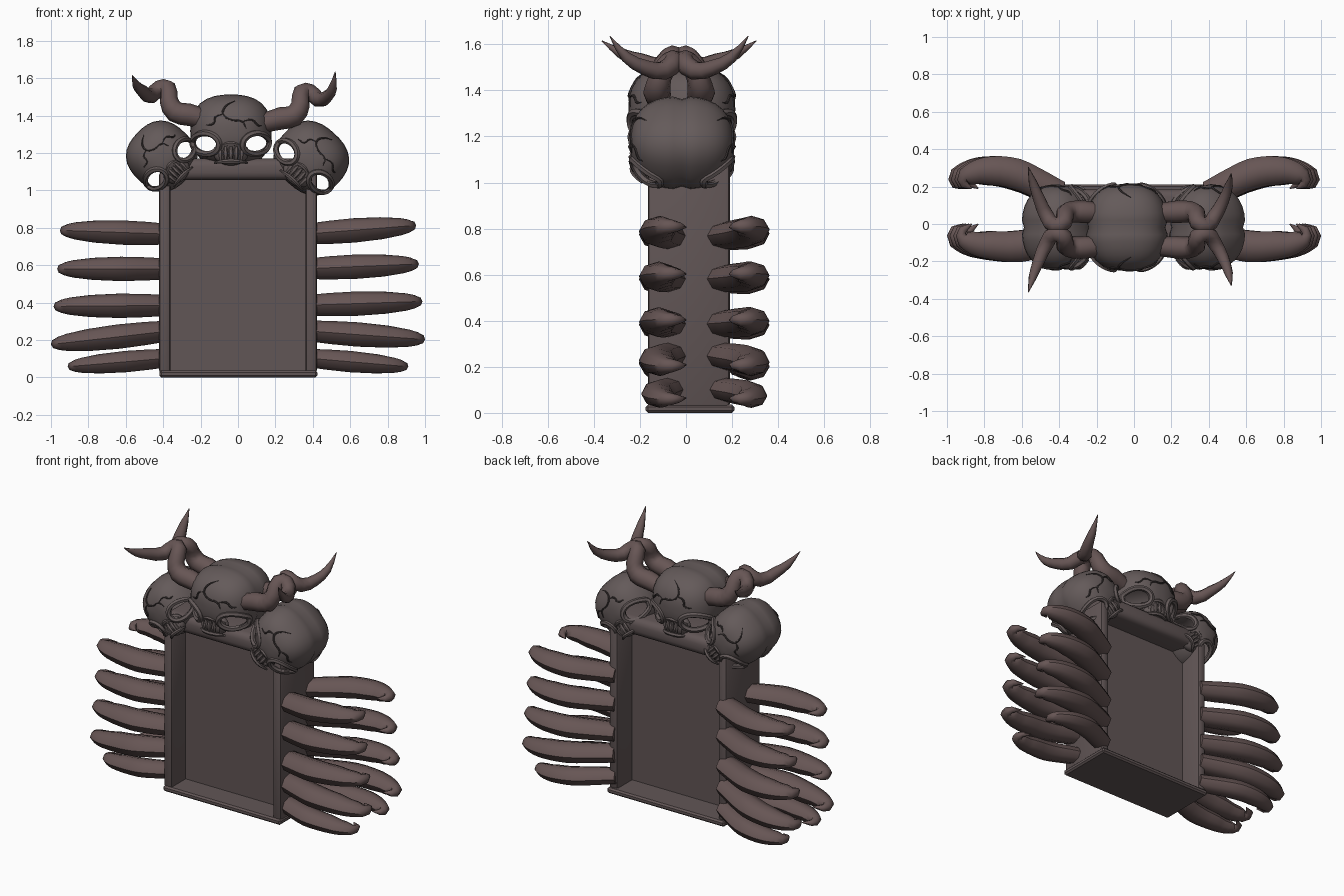
import bpy, bmesh, math
from mathutils import Matrix, Vector

if "Cube" in bpy.data.objects:
    bpy.data.objects.remove(bpy.data.objects["Cube"])

def material(name, rgb):
    m = bpy.data.materials.new(name)
    m.diffuse_color = (*rgb, 1)
    m.use_nodes = True
    m.node_tree.nodes["Principled BSDF"].inputs["Base Color"].default_value = m.diffuse_color
    return m

BONE = material("dark_bone", (0.128, 0.103, 0.102))
FLESH = material("dark_flesh", (0.135, 0.092, 0.09))
STONE = material("dark_stone", (0.12, 0.092, 0.092))
CRACK = material("crack", (0.05, 0.04, 0.04))

def finish(ob, mat, angle=50):
    bpy.ops.object.select_all(action='DESELECT')
    ob.select_set(True)
    bpy.context.view_layer.objects.active = ob
    ob.data.materials.clear()
    ob.data.materials.append(mat)
    bpy.ops.object.shade_smooth_by_angle(angle=math.radians(angle))
    return ob

def mesh_object(name, bm, M=Matrix()):
    me = bpy.data.meshes.new(name)
    bm.to_mesh(me)
    bm.free()
    me.transform(M)
    ob = bpy.data.objects.new(name, me)
    bpy.context.collection.objects.link(ob)
    return ob

def box(name, lo, hi, bevel=0.0, segments=1):
    lo, hi = Vector(lo), Vector(hi)
    bm = bmesh.new()
    bmesh.ops.create_cube(bm, size=1)
    for v in bm.verts:
        v.co = (lo + hi) / 2 + v.co * (hi - lo)
    if bevel:
        bmesh.ops.bevel(bm, geom=bm.edges[:], offset=bevel, segments=segments, profile=0.5, affect='EDGES')
    return finish(mesh_object(name, bm), STONE, 35)

def tube(name, pts, radii, mat, M=Matrix(), sides=2, steps=3, closed=False):
    cu = bpy.data.curves.new(name, 'CURVE')
    cu.dimensions = '3D'
    cu.bevel_depth, cu.bevel_resolution = 1.0, sides
    cu.use_fill_caps, cu.resolution_u = True, steps
    sp = cu.splines.new('BEZIER')
    sp.bezier_points.add(len(pts) - 1)
    sp.use_cyclic_u = closed
    for bp, p, r in zip(sp.bezier_points, pts, radii):
        bp.co, bp.radius = p, r
        bp.handle_left_type = bp.handle_right_type = 'AUTO'
    ob = bpy.data.objects.new(name, cu)
    bpy.context.collection.objects.link(ob)
    bpy.ops.object.select_all(action='DESELECT')
    ob.select_set(True)
    bpy.context.view_layer.objects.active = ob
    bpy.ops.object.convert(target='MESH')
    ob = bpy.context.object
    ob.data.transform(M)
    if M.determinant() < 0:
        ob.data.flip_normals()
    return finish(ob, mat)

# Door frame, sill and panel
for s, side in ((-1, "left"), (1, "right")):
    x0, x1 = sorted((s * 0.362, s * 0.422))
    box(side + "_jamb", (x0, -0.165, 0.02), (x1, 0.19, 1.1), 0.018, 2)
box("panel", (-0.37, -0.02, 0.03), (0.37, 0.036, 1.08))
box("sill", (-0.42, -0.175, 0), (0.425, 0.21, 0.036), 0.01)
box("lintel", (-0.41, -0.165, 1.055), (0.41, 0.185, 1.17), 0.04, 3)

# Skulls: rounded-box shells with a face on the front and on the back
A, B, C, P = 0.212, 0.232, 0.195, 2.5

def surf(x, z):
    return B * max(0.02, 1 - abs(x / A) ** P - abs(z / C) ** P) ** (1 / P)

def skull(name, M):
    bm = bmesh.new()
    bmesh.ops.create_uvsphere(bm, u_segments=32, v_segments=20, radius=1)
    for v in bm.verts:
        n = Vector((v.co.x, v.co.z, v.co.y))
        n /= sum(abs(c) ** P for c in n) ** (1 / P)
        pinch = 0.94 if abs(n.y) < 0.03 else 1
        v.co = (n.x * A * pinch, n.y * B, n.z * C * pinch)
    bmesh.ops.recalc_face_normals(bm, faces=bm.faces[:])
    shell = mesh_object(name + "_shell", bm)
    sol = shell.modifiers.new("thickness", 'SOLIDIFY')
    sol.thickness, sol.offset = 0.014, -1
    # Eye holes run through both faces
    bm = bmesh.new()
    for s in (-1, 1):
        bmesh.ops.create_cone(bm, cap_ends=True, segments=20, radius1=1, radius2=1, depth=1,
            matrix=Matrix.Translation((s * 0.13, 0, -0.068)) @ Matrix.Rotation(s * -0.2, 4, 'Y')
            @ Matrix.Diagonal((0.059, 1, 0.044, 1)) @ Matrix.Rotation(math.pi / 2, 4, 'X'))
    cutter = mesh_object("eye_cutter", bm)
    cut = shell.modifiers.new("eyes", 'BOOLEAN')
    cut.object, cut.solver = cutter, 'EXACT'
    bpy.context.view_layer.objects.active = shell
    bpy.ops.object.modifier_apply(modifier="thickness")
    bpy.ops.object.modifier_apply(modifier="eyes")
    bpy.data.objects.remove(cutter)
    shell.data.transform(M)
    finish(shell, BONE, 40)
    for f, face in ((1, "front"), (-1, "back")):
        F = M @ Matrix.Diagonal((1, f, 1, 1))
        tag = name + "_" + face
        # Eye rims follow the shell
        for s in (-1, 1):
            pts = []
            for i in range(16):
                t = math.tau * i / 16
                u, w = 0.069 * math.cos(t), 0.055 * math.sin(t)
                x = s * 0.13 + u * 0.98 + s * -0.2 * w
                z = -0.068 + w * 0.98 + s * 0.2 * u
                x = max(-0.204, min(0.204, x))
                pts.append((x, -max(0.1, surf(x, z)), z))
            tube(tag + "_eye_rim", pts, [0.017] * 16, BONE, F, 1, 2, True)
        # Muzzle with lips and teeth
        bm = bmesh.new()
        bmesh.ops.create_uvsphere(bm, u_segments=16, v_segments=10, radius=1,
            matrix=Matrix.Translation((0, -0.165, -0.118)) @ Matrix.Diagonal((0.092, 0.05, 0.068, 1)))
        muzzle = mesh_object(tag + "_muzzle", bm, F)
        if F.determinant() < 0:
            muzzle.data.flip_normals()
        finish(muzzle, BONE)
        for z, bow in ((-0.075, 0.02), (-0.165, 0.006)):
            tube(tag + "_lip", [(-0.085, -0.18, z - bow), (-0.04, -0.212, z), (0, -0.222, z + bow * 0.4),
                 (0.04, -0.212, z), (0.085, -0.18, z - bow)], [0.006, 0.012, 0.013, 0.012, 0.006], BONE, F, 1)
        for i in range(-2, 3):
            x, y = i * 0.028, -0.218 + 0.006 * i * i
            tube(tag + "_tooth", [(x, y, -0.085), (x, y - 0.006, -0.12), (x * 0.95, y, -0.16)],
                 [0.009, 0.0145, 0.008], BONE, F, 1)
        # Cracks across the brow
        for line in (((0.02, 0.16), (-0.03, 0.13), (-0.04, 0.09), (0.0, 0.06), (0.06, 0.05), (0.08, 0.01)),
                     ((-0.04, 0.09), (-0.08, 0.075), (-0.09, 0.04), (-0.13, 0.03)),
                     ((0.06, 0.05), (0.11, 0.06), (0.14, 0.03), (0.16, 0.03))):
            tube(tag + "_crack", [(x, -surf(x, z) - 0.002, z) for x, z in line],
                 [0.002] + [0.006] * (len(line) - 2) + [0.002], CRACK, F, 1, 3)

for name, x, z, tilt, wide, size in (("middle_skull", -0.038, 1.318, 0, 1.03, 1),
                                     ("right_skull", 0.392, 1.172, 42, 1, 0.93),
                                     ("left_skull", -0.408, 1.182, -46, 0.9, 0.93)):
    skull(name, Matrix.Translation((x, -0.018, z)) @ Matrix.Rotation(math.radians(tilt), 4, 'Y')
          @ Matrix.Diagonal((wide * size, 0.5 + size / 2, size, 1)))

# Twisted horns, a front and back pair on each side
horn = [(0.14, -0.09, 1.36), (0.23, -0.095, 1.385), (0.3, -0.095, 1.4), (0.335, -0.08, 1.46),
        (0.34, -0.04, 1.525), (0.385, -0.02, 1.525), (0.43, -0.07, 1.485), (0.475, -0.15, 1.5),
        (0.505, -0.23, 1.545), (0.52, -0.3, 1.635)]
horn_r = [0.052, 0.06, 0.058, 0.05, 0.046, 0.044, 0.042, 0.034, 0.024, 0.002]
for sx, side in ((1, "right"), (-1, "left")):
    path = horn
    if sx < 0:  # the left pair lies flatter and reaches further out
        path = horn[:7] + [(0.475, -0.17, 1.51), (0.505, -0.25, 1.54), (0.53, -0.335, 1.595)]
    for sy, end in ((1, "front"), (-1, "back")):
        M = Matrix.Translation((0 if sx > 0 else -0.035, -0.03, 0 if sx > 0 else 0.02)) @ Matrix.Diagonal((sx, sy, 1, 1))
        tube(f"{side}_{end}_horn", path, horn_r, FLESH, M, 2, 2)

# Clawed fingers, five rows of front and back on both sides, deeper than tall
DEEP = 1.3
front = [(0.39, -0.07), (0.5, -0.095), (0.63, -0.12), (0.78, -0.115), (0.9, -0.1), (0.96, -0.06), (0.9, -0.0)]
back = [(0.39, 0.155), (0.5, 0.205), (0.64, 0.265), (0.79, 0.285), (0.9, 0.27), (0.953, 0.235), (0.9, 0.19)]
finger_r = [0.058, 0.064, 0.067, 0.061, 0.048, 0.03, 0.003]
rows = [(0.765, 0.81, 0.95), (0.58, 0.605, 0.965), (0.385, 0.405, 0.985), (0.25, 0.205, 1.0), (0.105, 0.06, 0.91)]
for sx, side in ((1, "right"), (-1, "left")):
    for z0, z1, reach in rows:
        for path, end in ((front, "front"), (back, "back")):
            k = (reach - 0.36) / (0.988 - 0.36)
            # The left rows droop slightly
            drop = 0.025 if sx < 0 and z0 > 0.2 else 0
            pts = [(0.36 + (x - 0.36) * k, y / DEEP, z0 + (z1 - drop - z0) * (x - 0.36) / 0.6) for x, y in path]
            radii = [r * (0.85 if z0 < 0.2 else 0.97) for r in finger_r]
            tube(f"{side}_{end}_finger", pts, radii, FLESH, Matrix.Diagonal((sx, DEEP, 1, 1)), 2, 3)
